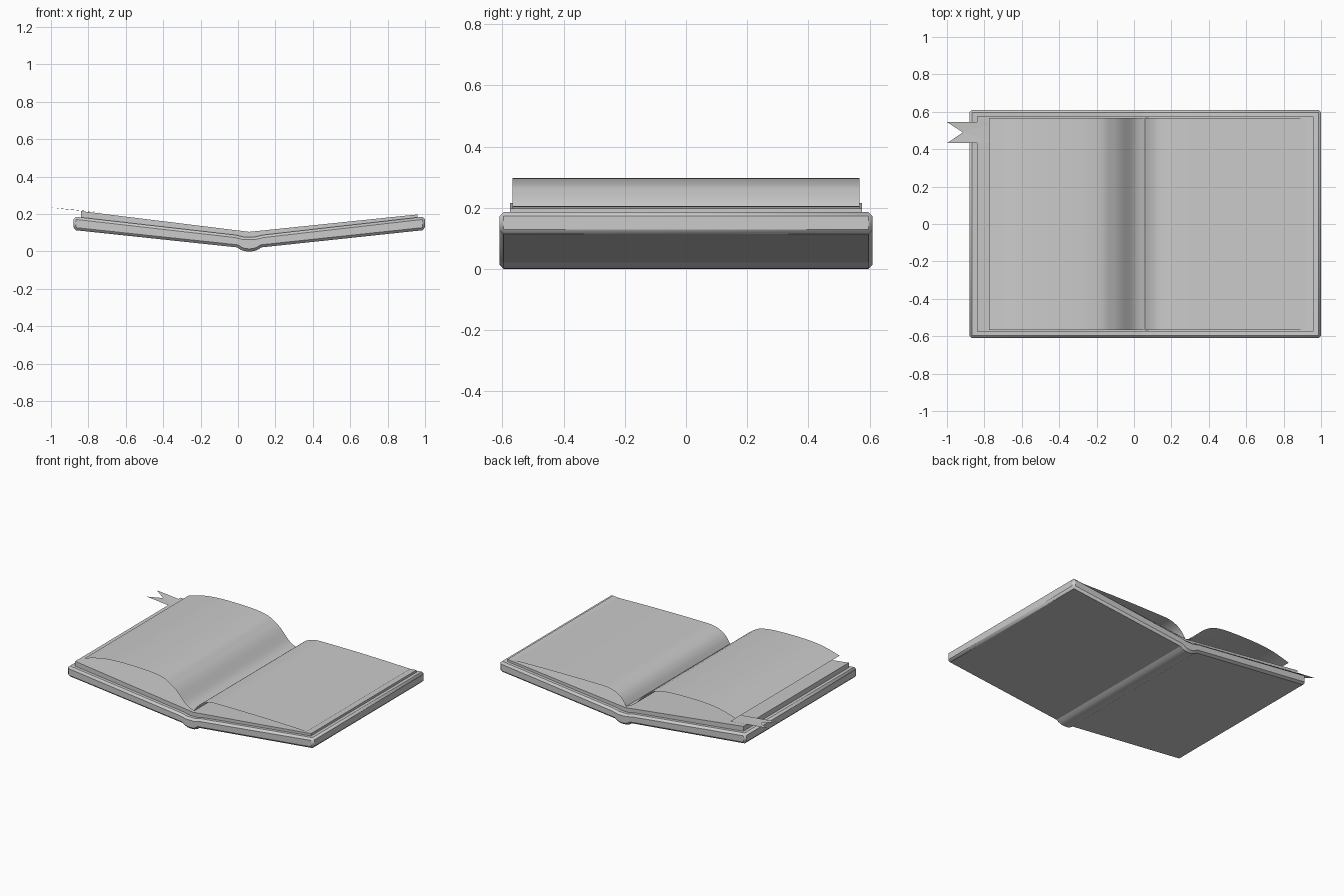
import bpy, bmesh, math

if "Cube" in bpy.data.objects:
    bpy.data.objects.remove(bpy.data.objects["Cube"])

CX = 0.06  # x of the spine


def make_object(name, verts, faces):
    mesh = bpy.data.meshes.new(name)
    mesh.from_pydata(verts, [], faces)
    bm = bmesh.new()
    bm.from_mesh(mesh)
    bmesh.ops.recalc_face_normals(bm, faces=bm.faces)
    bm.to_mesh(mesh)
    bm.free()
    ob = bpy.data.objects.new(name, mesh)
    bpy.context.collection.objects.link(ob)
    return ob


def extrude_y(name, profile, half, closed=True):
    """Extrude an (x, z) profile from y = -half to +half."""
    n = len(profile)
    verts = [(x, y, z) for y in (-half, half) for x, z in profile]
    faces = [(i, (i + 1) % n, n + (i + 1) % n, n + i) for i in range(n if closed else n - 1)]
    if closed:
        faces += [tuple(range(n)), tuple(range(2 * n - 1, n - 1, -1))]
    return make_object(name, verts, faces)


def smooth_path(pts, steps=6):
    """Catmull-Rom curve through the points."""
    p = [pts[0]] + pts + [pts[-1]]
    out = []
    for a, b, c, d in zip(p, p[1:], p[2:], p[3:]):
        for s in range(steps):
            t = s / steps
            out.append(tuple(0.5 * (2 * b[k] + (c[k] - a[k]) * t
                       + (2 * a[k] - 5 * b[k] + 4 * c[k] - d[k]) * t * t
                       + (3 * b[k] - a[k] - 3 * c[k] + d[k]) * t ** 3) for k in (0, 1)))
    return out + [pts[-1]]


def shade(ob, angle=30):
    bpy.ops.object.select_all(action='DESELECT')
    ob.select_set(True)
    bpy.context.view_layer.objects.active = ob
    bpy.ops.object.shade_smooth_by_angle(angle=math.radians(angle))


# Cover: V-shaped boards with a rounded spine and chamfered rim
bottom = [(0.94, 0.115), (0.065, 0.022), (0.045, 0.009), (0.025, 0.002)]
top = [(0.94, 0.187), (0.07, 0.088), (0.03, 0.078)]
profile = ([(CX - x, z) for x, z in bottom] + [(CX, 0.0)]
           + [(CX + x, z) for x, z in reversed(bottom)]
           + [(CX + x, z) for x, z in top]
           + [(CX - x, z) for x, z in reversed(top)])
cover = extrude_y("cover", profile, 0.61)
bev = cover.modifiers.new("rim", 'BEVEL')
bev.width = 0.014
bev.segments = 1
bev.limit_method = 'ANGLE'
bev.angle_limit = math.radians(50)
shade(cover, 25)

# Page blocks resting on each board
for name, side, outer_z in (("left_page_block", -1, 0.216), ("right_page_block", 1, 0.198)):
    extrude_y(name, [(CX, 0.075), (CX + side * 0.07, 0.083), (CX + side * 0.9, 0.178),
                     (CX + side * 0.9, outer_z), (CX, 0.105)], 0.575)

# Loose curved sheets
left = [(CX, 0.11), (0.0, 0.14), (-0.07, 0.213), (-0.12, 0.25), (-0.175, 0.277), (-0.28, 0.293),
        (-0.47, 0.297), (-0.6, 0.29), (-0.69, 0.274), (-0.775, 0.25)]
right = [(CX, 0.11), (0.09, 0.152), (0.13, 0.183), (0.19, 0.202), (0.28, 0.206), (0.6, 0.205), (0.92, 0.198)]
for name, pts in (("left_page", left), ("right_page", right)):
    shade(extrude_y(name, smooth_path(pts), 0.567, closed=False), 60)

# Swallow-tailed bookmark ribbon
make_object("bookmark",
            [(-0.72, 0.432, 0.208), (-0.915, 0.49, 0.225), (-0.72, 0.545, 0.208),
             (-1.0, 0.432, 0.235), (-1.0, 0.545, 0.235)],
            [(0, 1, 3), (0, 2, 1), (2, 4, 1)])
